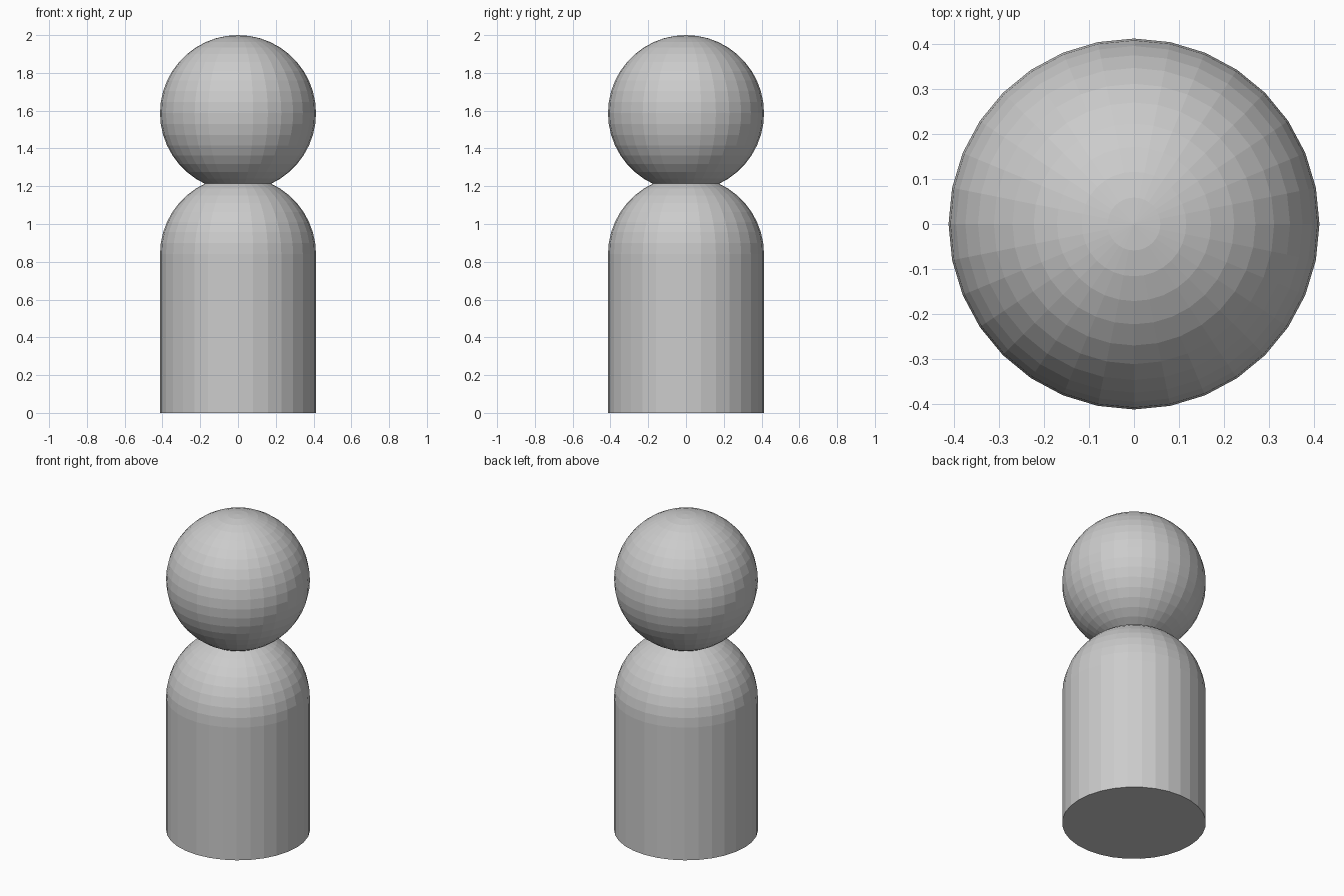
import bpy, bmesh

if "Cube" in bpy.data.objects:
    bpy.data.objects.remove(bpy.data.objects["Cube"])

RADIUS = 0.413
SHOULDER_Z = 0.84
HEAD_Z = 2.0 - RADIUS


def ball(name, z):
    bpy.ops.mesh.primitive_uv_sphere_add(segments=32, ring_count=22, radius=RADIUS, location=(0, 0, z))
    obj = bpy.context.object
    obj.name = name
    return obj


# Head: flat-faceted ball
ball("head", HEAD_Z)

# Body: upper half of a ball, its rim extruded to the ground and capped
body = ball("body", SHOULDER_Z)
bm = bmesh.new()
bm.from_mesh(body.data)
bmesh.ops.delete(bm, geom=[v for v in bm.verts if v.co.z < -0.001], context='VERTS')
rim = [e for e in bm.edges if e.is_boundary]
result = bmesh.ops.extrude_edge_only(bm, edges=rim)
for v in result["geom"]:
    if isinstance(v, bmesh.types.BMVert):
        v.co.z = -SHOULDER_Z
bmesh.ops.holes_fill(bm, edges=[e for e in bm.edges if e.is_boundary], sides=0)
bmesh.ops.recalc_face_normals(bm, faces=bm.faces[:])
bm.to_mesh(body.data)
bm.free()
